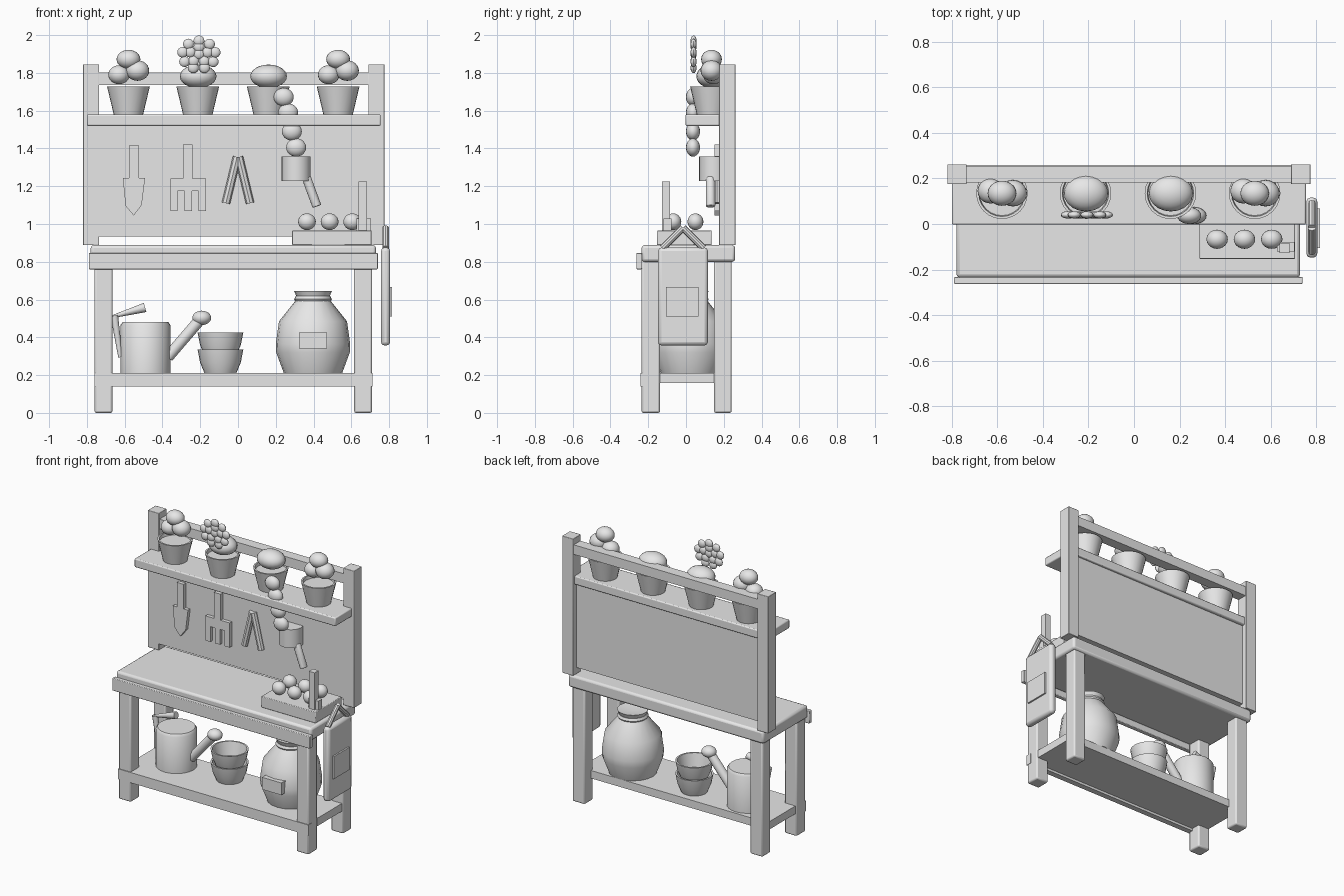
import bpy, bmesh, math
from mathutils import Vector

if "Cube" in bpy.data.objects:
    bpy.data.objects.remove(bpy.data.objects["Cube"])

GREY = bpy.data.materials.new("light_grey")
GREY.diffuse_color = (0.8, 0.8, 0.8, 1)
GREY.use_nodes = True
GREY.node_tree.nodes["Principled BSDF"].inputs["Base Color"].default_value = GREY.diffuse_color


def finish(bm, name, bevel=0, smooth=True, segments=2):
    bmesh.ops.recalc_face_normals(bm, faces=bm.faces)
    me = bpy.data.meshes.new(name)
    bm.to_mesh(me)
    bm.free()
    ob = bpy.data.objects.new(name, me)
    bpy.context.collection.objects.link(ob)
    me.materials.append(GREY)
    if bevel:
        mod = ob.modifiers.new("bevel", 'BEVEL')
        mod.width, mod.segments = bevel, segments
    if smooth:
        bpy.ops.object.select_all(action='DESELECT')
        ob.select_set(True)
        bpy.context.view_layer.objects.active = ob
        bpy.ops.object.shade_smooth_by_angle(angle=math.radians(35))
    return ob


def box(name, x, y, z, bevel=0.0):
    """Box given by its (min, max) range on each axis."""
    bm = bmesh.new()
    bmesh.ops.create_cube(bm, size=1)
    for v in bm.verts:
        v.co = [(a + b) / 2 + c * (b - a) for (a, b), c in zip((x, y, z), v.co)]
    return finish(bm, name, bevel, bevel > 0)


def ball(name, c, r, u=20, v=12):
    bm = bmesh.new()
    bmesh.ops.create_uvsphere(bm, u_segments=u, v_segments=v, radius=1)
    for p in bm.verts:
        p.co = [a + b * d for a, b, d in zip(c, r, p.co)]
    return finish(bm, name)


def rod(name, a, b, r1, r2=None, sides=12, bevel=0):
    """Straight or tapered cylinder between two points."""
    a, b = Vector(a), Vector(b)
    bm = bmesh.new()
    bmesh.ops.create_cone(bm, cap_ends=True, segments=sides, radius1=r1,
                          radius2=r1 if r2 is None else r2, depth=(b - a).length)
    turn = (b - a).to_track_quat('Z', 'Y')
    for v in bm.verts:
        v.co = turn @ v.co + (a + b) / 2
    return finish(bm, name, bevel)


def lathe(name, c, profile, sides=24):
    """Spin (radius, z) points round a vertical axis at (x, y)."""
    bm = bmesh.new()
    rings = []
    for r, z in profile:
        if r == 0:
            rings.append([bm.verts.new((c[0], c[1], z))] * sides)
        else:
            rings.append([bm.verts.new((c[0] + r * math.cos(t), c[1] + r * math.sin(t), z))
                          for t in (2 * math.pi * i / sides for i in range(sides))])
    for lo, hi in zip(rings, rings[1:]):
        for i in range(sides):
            j = (i + 1) % sides
            bm.faces.new(list(dict.fromkeys((lo[i], lo[j], hi[j], hi[i]))))
    return finish(bm, name)


def plate(name, pts, y0, y1):
    """Extrude an (x, z) outline from y0 to y1."""
    bm = bmesh.new()
    f = bm.faces.new([bm.verts.new((x, y0, z)) for x, z in pts])
    ext = bmesh.ops.extrude_face_region(bm, geom=[f])["geom"]
    for v in ext:
        if isinstance(v, bmesh.types.BMVert):
            v.co.y = y1
    return finish(bm, name, smooth=False)


# Bench frame
for side, x in (("left", (-0.76, -0.665)), ("right", (0.615, 0.71))):
    box(f"front_leg_{side}", x, (-0.235, -0.137), (0, 0.82), 0.01)
    box(f"back_leg_{side}", x, (0.148, 0.242), (0, 0.82), 0.01)
box("worktop", (-0.78, 0.73), (-0.235, 0.26), (0.80, 0.888), 0.015)
box("front_apron", (-0.79, 0.74), (-0.263, -0.232), (0.76, 0.847), 0.004)
box("lower_shelf", (-0.75, 0.70), (-0.22, 0.17), (0.157, 0.212))
box("lower_front_rail", (-0.76, 0.712), (-0.24, -0.20), (0.14, 0.212))

# Back frame and upper shelf
for side, x in (("left", (-0.82, -0.735)), ("right", (0.69, 0.775))):
    box(f"back_post_{side}", x, (0.175, 0.262), (0.888, 1.845), 0.003)
box("top_rail", (-0.75, 0.70), (0.182, 0.255), (1.735, 1.802))
box("back_panel", (-0.75, 0.70), (0.175, 0.225), (0.933, 1.53))
box("upper_shelf", (-0.80, 0.755), (-0.003, 0.245), (1.52, 1.58), 0.007)

# Potted plants
PY = 0.135
for i, x in enumerate((-0.58, -0.213, 0.16, 0.53)):
    lathe(f"plant_pot_{i}", (x, PY), [(0, 1.58), (0.078, 1.58), (0.113, 1.727),
                                      (0.102, 1.727), (0.098, 1.705), (0, 1.705)])
    if i in (0, 3):
        ball(f"leaf_top_{i}", (x, PY, 1.872), (0.063, 0.055, 0.05))
        ball(f"leaf_left_{i}", (x - 0.05, PY + 0.01, 1.79), (0.057, 0.055, 0.05))
        ball(f"leaf_right_{i}", (x + 0.048, PY, 1.812), (0.062, 0.058, 0.054))
    else:
        ball(f"round_bush_{i}", (x + 0.002, PY, 1.782), (0.097, 0.08, 0.062))

# Flower cluster: one ball in the middle with two rings round it
ball("blossom_centre", (-0.207, 0.04, 1.9), (0.03, 0.016, 0.028), 12, 8)
for count, rx, rz, shift in ((5, 0.048, 0.042, 0.3), (9, 0.087, 0.074, 0.17)):
    for k in range(count):
        t = math.pi * 2 * k / count + shift
        ball(f"blossom_{count}_{k}", (-0.207 + rx * math.cos(t), 0.04, 1.896 + rz * math.sin(t)),
             (0.029, 0.016, 0.028), 12, 8)

# Trailing vine
for i, (x, z) in enumerate(((0.242, 1.672), (0.265, 1.59), (0.285, 1.49), (0.308, 1.405))):
    ball(f"vine_leaf_{i}", (x, 0.037, z), (0.053, 0.037, 0.048))

# Twine spool with a loose end
rod("twine_spool", (0.308, 0.147, 1.228), (0.308, 0.147, 1.357), 0.077, sides=24)
rod("twine_end", (0.362, 0.13, 1.245), (0.418, 0.13, 1.093), 0.025, bevel=0.005)

# Hanging trowel, fork and shears
T0, T1 = 0.15, 0.178
plate("trowel", [(-0.578, 1.415), (-0.525, 1.415), (-0.525, 1.243), (-0.492, 1.243),
                 (-0.51, 1.1), (-0.552, 1.045), (-0.595, 1.095), (-0.61, 1.243),
                 (-0.578, 1.243)], T0, T1)
box("fork_handle", (-0.29, -0.24), (T0, T1), (1.235, 1.422))
box("fork_head", (-0.357, -0.17), (T0, T1), (1.175, 1.24))
for i in range(3):
    x = -0.357 + i * 0.0745
    box(f"fork_tine_{i}", (x, x + 0.038), (T0, T1), (1.068, 1.18))
for s in (-1, 1):
    rod(f"shear_blade_{s}", (s * 0.005, 0.165, 1.355), (s * 0.064, 0.165, 1.11), 0.022, sides=8)

# Produce tray with a marker stake
box("tray", (0.287, 0.707), (-0.153, 0.135), (0.888, 0.966), 0.004)
for i in range(3):
    for j, y in enumerate((-0.067, 0.05)):
        ball(f"fruit_{i}_{j}", (0.365 + 0.12 * i, y, 1.012), (0.047, 0.042, 0.044))
box("marker_stake", (0.638, 0.682), (-0.128, -0.084), (0.96, 1.225))
box("marker_base", (0.628, 0.705), (-0.12, -0.078), (0.96, 1.03))

# Watering can
CY = 0.02
lathe("can_body", (-0.49, CY), [(0, 0.212), (0.132, 0.212), (0.132, 0.465), (0.12, 0.482), (0, 0.482)])
rod("can_spout", (-0.372, CY, 0.295), (-0.2, CY, 0.495), 0.03)
ball("can_rose", (-0.192, CY, 0.503), (0.05, 0.046, 0.038))
rod("can_handle_top", (-0.663, CY, 0.51), (-0.492, CY, 0.558), 0.008, 0.025)
rod("can_handle_side", (-0.655, CY, 0.515), (-0.622, CY, 0.295), 0.02, 0.012)

# Stacked empty pots
for i, (z0, z1, r0) in enumerate(((0.212, 0.335, 0.085), (0.305, 0.425, 0.085))):
    lathe(f"stacked_pot_{i}", (-0.093, 0.04), [(0, z0), (r0, z0), (0.108, z0 + 0.055), (0.121, z1),
                                              (0.11, z1), (0.09, z0 + 0.03), (0, z0 + 0.03)])

# Sack with tied neck and label
lathe("sack", (0.397, CY), [(0, 0.212), (0.155, 0.212), (0.195, 0.32), (0.197, 0.365), (0.18, 0.485),
                            (0.1, 0.585), (0.085, 0.61), (0.1, 0.645), (0, 0.63)], 20)
lathe("sack_tie", (0.397, CY), [(0.08, 0.59), (0.092, 0.588), (0.1, 0.602), (0.092, 0.618), (0.08, 0.615)])
box("sack_label", (0.322, 0.472), (-0.195, -0.15), (0.34, 0.425))

# Hanging bag on the right end
box("hanging_bag", (0.757, 0.805), (-0.148, 0.116), (0.357, 0.875), 0.018)
box("bag_label", (0.80, 0.816), (-0.106, 0.067), (0.51, 0.667))
for s in (-1, 1):
    rod(f"bag_strap_{s}", (0.781, -0.016, 0.98), (0.781, -0.016 + s * 0.108, 0.872), 0.018, sides=10)
